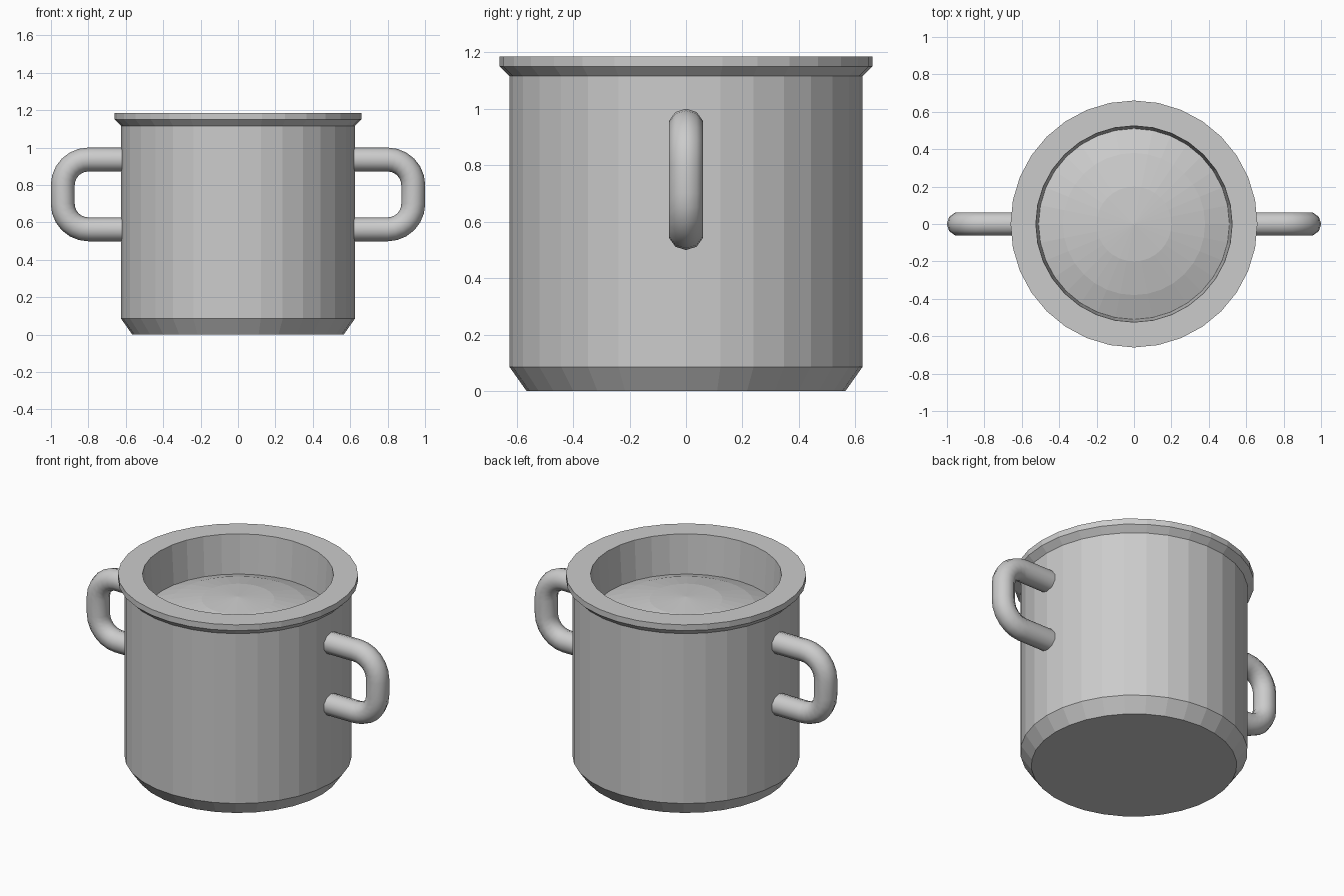
import bpy
import bmesh
from math import cos, sin, pi, tau, radians
from mathutils import Vector

default = bpy.data.objects.get("Cube")
if default:
    bpy.data.objects.remove(default, do_unlink=True)

GREY = (0.6, 0.6, 0.6, 1.0)
metal = bpy.data.materials.new("grey metal")
metal.use_nodes = True
metal.diffuse_color = GREY
metal.node_tree.nodes["Principled BSDF"].inputs["Base Color"].default_value = GREY


def bridge(bm, a, b):
    """Join two rings of vertices with quads."""
    n = len(a)
    for i in range(n):
        j = (i + 1) % n
        bm.faces.new((a[i], a[j], b[j], b[i]))


def finish(bm, name, smooth_angle):
    bmesh.ops.recalc_face_normals(bm, faces=bm.faces)
    mesh = bpy.data.meshes.new(name)
    bm.to_mesh(mesh)
    bm.free()
    mesh.materials.append(metal)
    obj = bpy.data.objects.new(name, mesh)
    bpy.context.collection.objects.link(obj)
    bpy.ops.object.select_all(action='DESELECT')
    obj.select_set(True)
    bpy.context.view_layer.objects.active = obj
    if smooth_angle:
        bpy.ops.object.shade_smooth_by_angle(angle=radians(smooth_angle))
    return obj


def pot(name, profile, top_z, sides):
    """Turn a profile from the base round to the domed inside, then cap it."""
    bm = bmesh.new()
    rings = []
    for r, z in profile:
        rings.append([bm.verts.new((r * cos(tau * i / sides), r * sin(tau * i / sides), z))
                      for i in range(sides)])
    for a, b in zip(rings, rings[1:]):
        bridge(bm, a, b)
    bm.faces.new(rings[0])
    tip = bm.verts.new((0, 0, top_z))
    last = rings[-1]
    for i in range(sides):
        bm.faces.new((last[i], last[(i + 1) % sides], tip))
    return finish(bm, name, 0)


def handle(name, side):
    """Sweep a ten-sided tube along a rounded bracket path."""
    tube, bend, reach, low, high, steps = 0.064, 0.137, 0.937, 0.563, 0.936, 6
    path = [(0.57, low, 0.0)]
    for cx, cz, start in ((reach - bend, low + bend, -pi / 2), (reach - bend, high - bend, 0.0)):
        for k in range(steps + 1):
            a = start + k * pi / 2 / steps
            path.append((cx + bend * cos(a), cz + bend * sin(a), a + pi / 2))
    path.append((0.57, high, pi))
    bm = bmesh.new()
    rings = []
    for x, z, heading in path:
        out = Vector((sin(heading), 0, -cos(heading)))
        ring = []
        for i in range(10):
            t = tau * i / 10
            p = Vector((x, 0, z)) + out * tube * cos(t) + Vector((0, tube * sin(t), 0))
            ring.append(bm.verts.new((p.x * side, p.y, p.z)))
        rings.append(ring)
    for a, b in zip(rings, rings[1:]):
        bridge(bm, a, b)
    bm.faces.new(rings[0])
    bm.faces.new(rings[-1])
    return finish(bm, name, 50)


# Pot: bevelled base, straight wall, flared rim, recess and dome
pot("pot_body", [
    (0.565, 0.0), (0.625, 0.085), (0.625, 1.115), (0.66, 1.15), (0.66, 1.185),
    (0.525, 1.185), (0.51, 0.948), (0.38, 0.995), (0.2, 1.034),
], 1.049, 32)

# Handles on both sides
handle("left_handle", 1)
handle("right_handle", -1)
